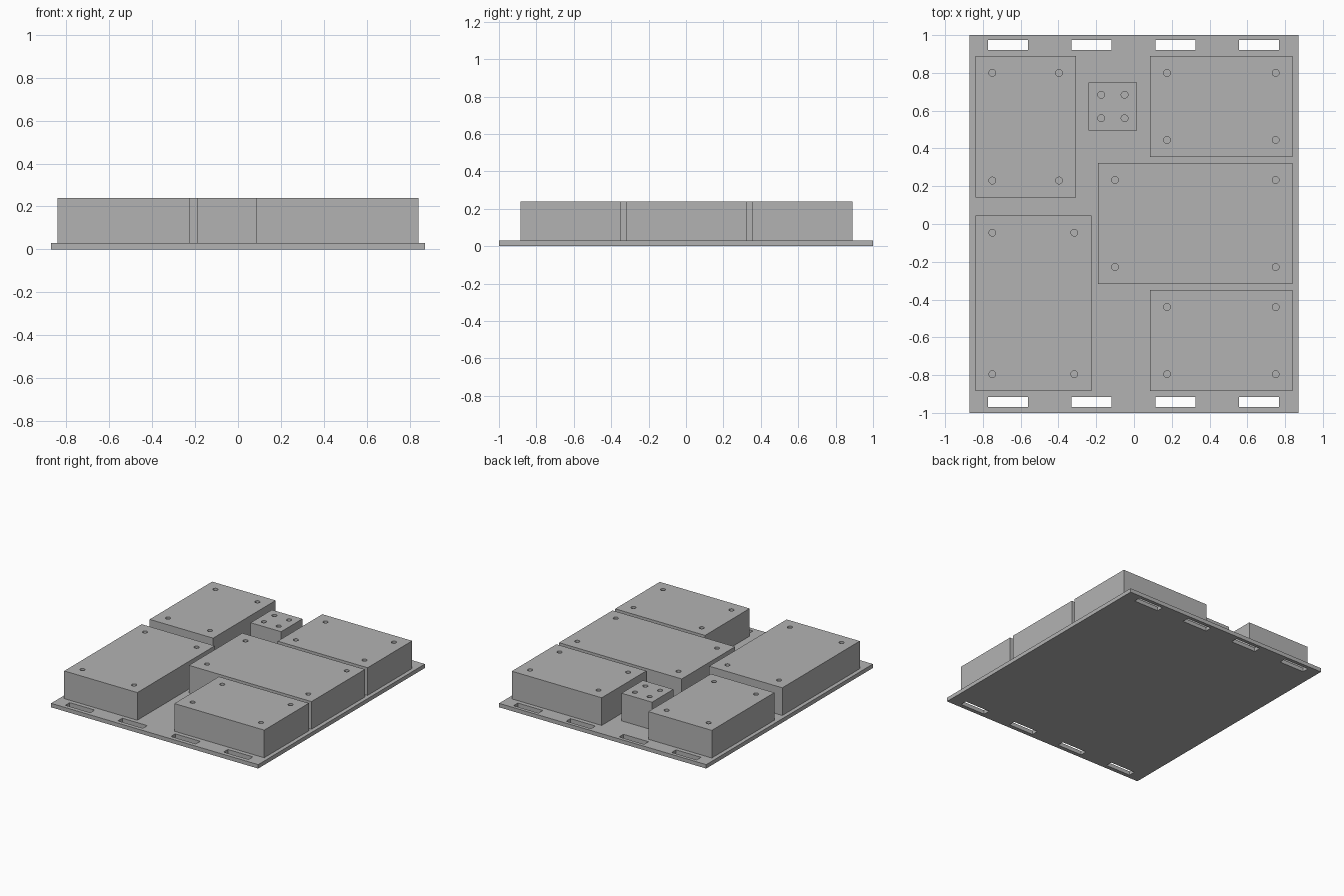
import bpy, bmesh
from mathutils import Matrix

if "Cube" in bpy.data.objects:
    bpy.data.objects.remove(bpy.data.objects["Cube"], do_unlink=True)

PLATE_TOP, BLOCK_TOP = 0.03, 0.24
HOLE_RADIUS = 0.018

grey = bpy.data.materials.new("plain_grey")
grey.use_nodes = True
grey.diffuse_color = (0.45, 0.45, 0.45, 1)
grey.node_tree.nodes["Principled BSDF"].inputs["Base Color"].default_value = grey.diffuse_color


def add_box(bm, x0, x1, y0, y1, z0, z1):
    center = Matrix.Translation(((x0 + x1) / 2, (y0 + y1) / 2, (z0 + z1) / 2))
    size = Matrix.Diagonal((x1 - x0, y1 - y0, z1 - z0, 1))
    bmesh.ops.create_cube(bm, size=1, matrix=center @ size)


def add_cylinder(bm, x, y, z0, z1, radius):
    bmesh.ops.create_cone(bm, cap_ends=True, segments=32, radius1=radius, radius2=radius,
                          depth=z1 - z0, matrix=Matrix.Translation((x, y, (z0 + z1) / 2)))


def make_object(name, bm):
    mesh = bpy.data.meshes.new(name)
    bm.to_mesh(mesh)
    bm.free()
    mesh.materials.append(grey)
    obj = bpy.data.objects.new(name, mesh)
    bpy.context.collection.objects.link(obj)
    return obj


def cut(obj, cutter_bm):
    # subtract the cutter, apply the result and discard the cutter
    cutter = make_object("cutter", cutter_bm)
    cutter.hide_render = True
    mod = obj.modifiers.new("holes", 'BOOLEAN')
    mod.operation, mod.solver, mod.object = 'DIFFERENCE', 'EXACT', cutter
    bpy.context.view_layer.objects.active = obj
    bpy.ops.object.modifier_apply(modifier=mod.name)
    bpy.data.objects.remove(cutter, do_unlink=True)


# Base plate with a row of four slots along the front and back edges
plate_bm = bmesh.new()
add_box(plate_bm, -0.87, 0.87, -1, 1, 0, PLATE_TOP)
base_plate = make_object("base_plate", plate_bm)
slots = bmesh.new()
for x in (-0.667, -0.225, 0.22, 0.662):
    for y in (-0.943, 0.948):
        add_box(slots, x - 0.105, x + 0.105, y - 0.026, y + 0.026, -0.1, 0.1)
cut(base_plate, slots)

# Blocks: name, x range, y range, hole inset from the edges
blocks = [
    ("back_right_block", -0.84, -0.307, 0.14, 0.89, 0.09),
    ("front_right_block", -0.84, -0.226, -0.885, 0.044, 0.09),
    ("small_block", -0.24, 0.016, 0.494, 0.75, 0.066),
    ("back_left_block", 0.085, 0.84, 0.355, 0.89, 0.09),
    ("middle_block", -0.19, 0.84, -0.318, 0.323, 0.09),
    ("front_left_block", 0.085, 0.84, -0.885, -0.35, 0.09),
]
for name, x0, x1, y0, y1, inset in blocks:
    bm = bmesh.new()
    add_box(bm, x0, x1, y0, y1, PLATE_TOP, BLOCK_TOP)
    block = make_object(name, bm)
    holes = bmesh.new()
    for x in (x0 + inset, x1 - inset):
        for y in (y0 + inset, y1 - inset):
            add_cylinder(holes, x, y, 0, BLOCK_TOP + 0.1, HOLE_RADIUS)
    cut(block, holes)
